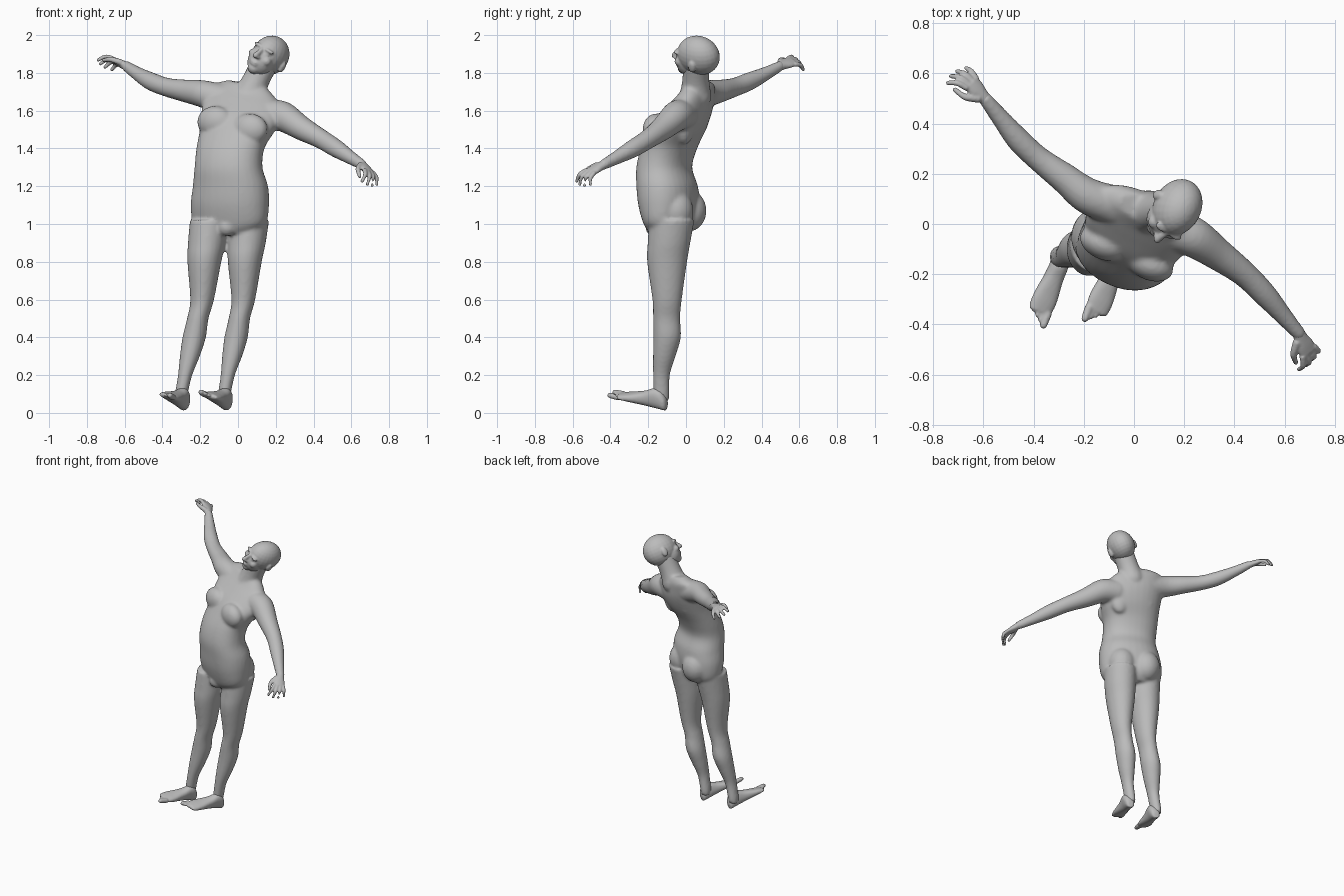
import bpy, bmesh, math
from mathutils import Vector, Matrix

if "Cube" in bpy.data.objects:
    bpy.data.objects.remove(bpy.data.objects["Cube"], do_unlink=True)

grey = bpy.data.materials.new("light grey skin")
grey.use_nodes = True
grey.diffuse_color = (0.5, 0.5, 0.5, 1)
grey.node_tree.nodes["Principled BSDF"].inputs["Base Color"].default_value = (0.5, 0.5, 0.5, 1)
V = Vector


def catmull(a, b, c, d, t):
    return 0.5 * (2 * b + (c - a) * t + (2 * a - 5 * b + 4 * c - d) * t**2 + (3 * b - a - 3 * c + d) * t**3)


def loft(bm, rings, n=24, steps=5, power=1.0):
    """Skin elliptical rings given as (centre, half axis u, half axis v)."""
    fine = []
    for i in range(len(rings) - 1):
        four = [rings[max(0, min(len(rings) - 1, i + k))] for k in (-1, 0, 1, 2)]
        for s in range(steps):
            fine.append([catmull(*[r[j] for r in four], s / steps) for j in range(3)])
    fine.append(rings[-1])
    loops = []
    for c, u, v in fine:
        loop = []
        for k in range(n):
            a = 2 * math.pi * k / n
            x, y = math.cos(a), math.sin(a)
            x, y = [math.copysign(abs(w) ** power, w) for w in (x, y)]
            loop.append(bm.verts.new(c + u * x + v * y))
        loops.append(loop)
    for p, q in zip(loops, loops[1:]):
        for k in range(n):
            bm.faces.new((p[k], p[(k + 1) % n], q[(k + 1) % n], q[k]))
    bm.faces.new(loops[0][::-1])
    bm.faces.new(loops[-1])


def ball(bm, centre, axes, radii):
    m = Matrix([a * r for a, r in zip(axes, radii)]).transposed().to_4x4()
    m.translation = centre
    bmesh.ops.create_uvsphere(bm, u_segments=24, v_segments=14, radius=1, matrix=m)


def tube(bm, points, steps=5):
    """Round limb through (centre, radius) points, with rounded ends."""
    rings = []
    for i, (c, r) in enumerate(points):
        t = (points[min(i + 1, len(points) - 1)][0] - points[max(i - 1, 0)][0]).normalized()
        u = t.cross(V((0.1, 0.2, 1))).normalized()
        rings.append((c, u * r, t.cross(u) * r))
    loft(bm, rings, 20, steps)
    for c, r in (points[0], points[-1]):
        ball(bm, c, (V((1, 0, 0)), V((0, 1, 0)), V((0, 0, 1))), (r, r, r))


def finish(bm, name, voxel, smooth):
    """Fuse the overlapping volumes into one smooth skin."""
    bmesh.ops.recalc_face_normals(bm, faces=bm.faces)
    me = bpy.data.meshes.new(name)
    bm.to_mesh(me)
    bm.free()
    me.materials.append(grey)
    ob = bpy.data.objects.new(name, me)
    bpy.context.collection.objects.link(ob)
    r = ob.modifiers.new("fuse", "REMESH")
    r.mode, r.voxel_size, r.use_smooth_shade = "VOXEL", voxel, True
    s = ob.modifiers.new("soften", "SMOOTH")
    s.factor, s.iterations = 0.5, smooth


# Torso: rings of x, y, z, half width, half depth, shoulder tilt
yaw = math.radians(24)
wide = V((math.cos(yaw), -math.sin(yaw), 0))
front = V((-math.sin(yaw), -math.cos(yaw), 0))
up = V((0, 0, 1))
frame = (wide, front, up)
body = bmesh.new()
torso = [(-.05, -.09, .95, .13, .09, 0), (-.045, -.085, 1.0, .2, .12, 0),
         (-.043, -.09, 1.1, .215, .145, 0), (-.04, -.1, 1.2, .205, .148, 0),
         (-.05, -.115, 1.3, .185, .135, 0), (-.04, -.09, 1.4, .185, .137, 0),
         (-.005, -.045, 1.5, .2, .14, .1), (.015, -.01, 1.58, .215, .13, .2),
         (.03, .025, 1.65, .21, .1, .22), (.035, .05, 1.70, .18, .075, .22),
         (.05, .055, 1.74, .11, .05, .2)]
loft(body, [(V((x, y, z)), (wide - up * k) * a, front * b) for x, y, z, a, b, k in torso], 32, 5, 0.92)
tube(body, [(V((.06, .05, 1.68)), .085), (V((.095, .052, 1.76)), .072), (V((.14, .055, 1.85)), .072)])
hip = V((-.045, -.085, 1.07))
chest = V((.005, -.04, 1.52))
for side in (-1, 1):
    ball(body, hip + wide * side * .085 - front * .07, frame, (.095, .095, .11))
    ball(body, chest + wide * side * .1 + front * .085 - up * side * .02, frame, (.1, .065, .085))
    ball(body, chest + wide * side * .09 - front * .075 + up * (.05 - side * .02), frame, (.075, .055, .13))
ball(body, V((-.06, -.17, .985)), frame, (.05, .045, .05))

# Legs: the same rings on both sides
leg = [(-.15, -.075, 1.02, .105, .12), (-.165, -.09, .9, .1, .113), (-.178, -.1, .8, .09, .106),
       (-.19, -.1, .6, .063, .078), (-.213, -.103, .5, .057, .072), (-.232, -.1, .4, .062, .073),
       (-.255, -.115, .3, .053, .06), (-.28, -.13, .2, .038, .045), (-.3, -.13, .1, .034, .042),
       (-.305, -.13, .06, .03, .04)]
for side in (0, 1):
    loft(body, [(V((x + side * (.23 - .02 * z), y, z)), V((a, 0, 0)), V((0, b, 0))) for x, y, z, a, b in leg])

# Arms: centre and radius from shoulder to wrist
arms = {
    "right": [(-.08, .075, 1.66, .08), (-.19, .115, 1.69, .072), (-.28, .185, 1.705, .06),
              (-.38, .26, 1.725, .05), (-.46, .335, 1.755, .048), (-.53, .42, 1.795, .037),
              (-.59, .495, 1.835, .028)],
    "left": [(.15, -.02, 1.58, .085), (.24, -.055, 1.568, .08), (.34, -.125, 1.505, .064),
             (.44, -.2, 1.45, .052), (.52, -.28, 1.4, .048), (.59, -.36, 1.355, .037),
             (.655, -.435, 1.315, .028)]}
for pts in arms.values():
    tube(body, [(V(p[:3]), p[3]) for p in pts])
finish(body, "body", .01, 6)

# Hands: palm, four curled fingers and a thumb
hands = {"right": (V((-.62, .7, .28)), V((-.6, -.45, .5)), -1),
         "left": (V((.42, -.8, -.42)), V((-.75, -.5, .3)), 1)}
for name, (d, s, sign) in hands.items():
    d.normalize()
    s = (s - d * s.dot(d)).normalized()
    n = d.cross(s) * sign
    w = V(arms[name][-1][:3])
    bm = bmesh.new()
    palm = [(-.02, .026, .024), (.02, .028, .022), (.06, .038, .019), (.095, .038, .014)]
    loft(bm, [(w + d * t, s * a, n * b) for t, a, b in palm], 20)
    for k, length in enumerate((.062, .08, .084, .076)):
        base = w + d * (.088 + .004 * min(k, 2)) + s * (k - 1.5) * .021
        fan = s * (k - 1.5) * .007
        mid = base + d * length * .5 + n * length * .15 + fan
        tip = mid + d * length * .25 + n * length * .45 + fan
        tube(bm, [(base, .0125), (mid, .0115), (tip, .009)])
    thumb = w + d * .03 + s * .025
    tube(bm, [(thumb, .017), (thumb + d * .04 + s * .03 + n * .015, .013),
              (thumb + d * .085 + s * .03 + n * .035, .01)])
    finish(bm, name + "_hand", .005, 3)

# Feet: wedge from heel to ball, with five toes
fwd = V((-.33, -.91, .24)).normalized()
across = V((.9, -.38, -.25))
across = (across - fwd * across.dot(fwd)).normalized()
rise = fwd.cross(across)
rise *= math.copysign(1, rise.z)
wedge = [(-.032, .018, .04), (-.02, .03, .07), (.01, .035, .1), (.05, .036, .105), (.1, .04, .078),
         (.16, .049, .055), (.2, .051, .042), (.24, .044, .028)]
for name, x, inner in (("right", -.302, 1), ("left", -.077, -1)):
    o = V((x, -.135, .02))
    bm = bmesh.new()
    loft(bm, [(o + fwd * t + rise * h / 2, across * a, rise * h / 2) for t, a, h in wedge], 24, 5, .85)
    for k in range(5):
        root = o + fwd * (.235 - .009 * k) + across * inner * (.034 - .019 * k) + rise * .016
        size = .017 if k == 0 else .0125 - .0008 * k
        tube(bm, [(root, size), (root + fwd * (.046 - .005 * k) - rise * .002, size * .85)])
    finish(bm, name + "_foot", .006, 3)

# Head: tilted frame, skull, jaw and features
f = V((-.42, -.88, .2)).normalized()
l = V((.752, -.465, -.465))
l = (l - f * l.dot(f)).normalized()
u = f.cross(l)
u *= math.copysign(1, u.z)
axes = (l, f, u)
c = V((.172, .066, 1.893))


def at(x, y, z):
    return c + l * x + f * y + u * z


bm = bmesh.new()
ball(bm, c, axes, (.092, .119, .107))
ball(bm, at(0, .055, -.045), axes, (.073, .075, .085))
ball(bm, at(0, .09, -.1), axes, (.034, .035, .03))
tube(bm, [(at(0, .118, .008), .011), (at(0, .137, -.022), .014), (at(0, .146, -.034), .015)])
ball(bm, at(0, .122, -.069), axes, (.027, .014, .008))
ball(bm, at(0, .119, -.081), axes, (.024, .014, .008))
for side in (-1, 1):
    ball(bm, at(side * .034, .106, .02), axes, (.032, .017, .01))
    ball(bm, at(side * .033, .101, .001), axes, (.017, .014, .011))
    ball(bm, at(side * .045, .09, -.034), axes, (.027, .028, .026))
    ball(bm, at(side * .013, .134, -.037), axes, (.01, .012, .009))
    ball(bm, at(side * .094, -.008, -.02), axes, (.012, .021, .033))
finish(bm, "head", .006, 3)
